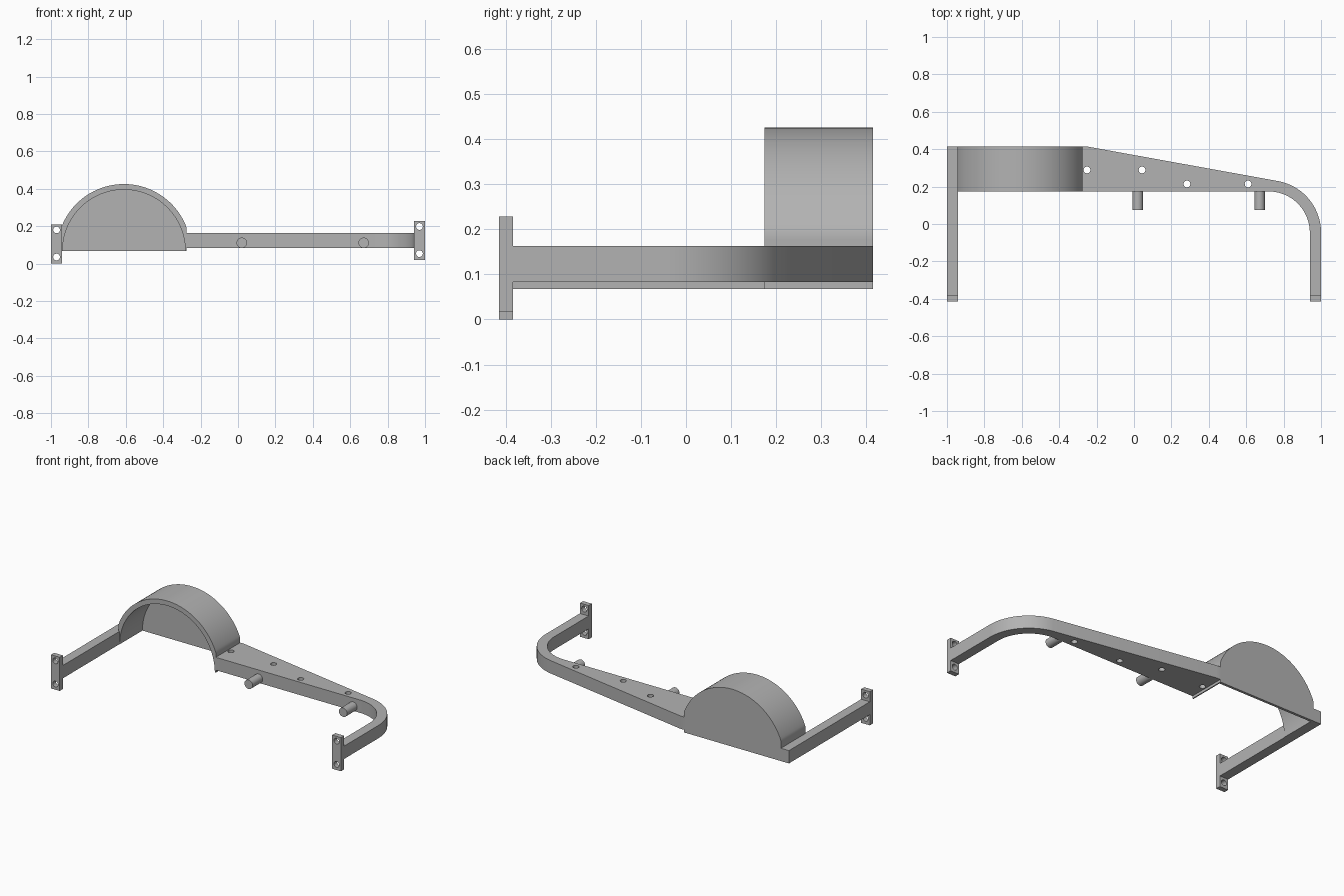
import bpy, bmesh
from math import sin, cos, pi, radians
from mathutils import Matrix, Vector

cube = bpy.data.objects.get("Cube")
if cube:
    bpy.data.objects.remove(cube, do_unlink=True)

grey = bpy.data.materials.new("plain_grey")
grey.use_nodes = True
tone = (0.45, 0.45, 0.45, 1)
grey.diffuse_color = tone
grey.node_tree.nodes["Principled BSDF"].inputs["Base Color"].default_value = tone


def arc(cx, cy, r, start, end, n):
    """Points along an arc, angles in degrees."""
    steps = [radians(start + (end - start) * i / n) for i in range(n + 1)]
    return [(cx + r * cos(a), cy + r * sin(a)) for a in steps]


def prism(name, points, low, high, axis="z"):
    """Extrude a closed profile along z (points are x, y) or y (points are x, z)."""
    bm = bmesh.new()
    place = (lambda p: (p[0], p[1], low)) if axis == "z" else (lambda p: (p[0], low, p[1]))
    face = bm.faces.new([bm.verts.new(place(p)) for p in points])
    side = bmesh.ops.extrude_face_region(bm, geom=[face])
    shift = Vector((0, 0, 1)) if axis == "z" else Vector((0, 1, 0))
    moved = [v for v in side["geom"] if isinstance(v, bmesh.types.BMVert)]
    bmesh.ops.translate(bm, verts=moved, vec=shift * (high - low))
    bmesh.ops.recalc_face_normals(bm, faces=bm.faces)
    mesh = bpy.data.meshes.new(name)
    bm.to_mesh(mesh)
    bm.free()
    obj = bpy.data.objects.new(name, mesh)
    bpy.context.collection.objects.link(obj)
    mesh.materials.append(grey)
    return obj


def box(name, x0, x1, y0, y1, z0, z1):
    return prism(name, [(x0, y0), (x1, y0), (x1, y1), (x0, y1)], z0, z1)


def rod(name, u, v, r, low, high, axis):
    return prism(name, arc(u, v, r, 0, 360, 32)[:-1], low, high, axis)


def drill(obj, centres, r, low, high, axis):
    """Cut round through holes."""
    for u, v in centres:
        cutter = rod("hole_cutter", u, v, r, low, high, axis)
        cutter.hide_render = True
        mod = obj.modifiers.new("hole", "BOOLEAN")
        mod.operation = "DIFFERENCE"
        mod.solver = "EXACT"
        mod.object = cutter
        bpy.context.view_layer.objects.active = obj
        bpy.ops.object.modifier_apply(modifier=mod.name)
        bpy.data.objects.remove(cutter, do_unlink=True)


parts = []
FRONT, BACK = -0.414, 0.414
INNER = 0.174   # front edge of the rail

# Tapered rail that bends forward into the left arm
bend = (0.72, -0.046)
outline = [(-0.28, INNER), (-0.28, BACK), (-0.25, BACK)]
outline += arc(*bend, 0.28, 79.7, 0, 28)
outline += [(1.0, FRONT + 0.015), (0.94, FRONT + 0.015)]
outline += arc(*bend, 0.22, 0, 90, 28)
rail = prism("tapered_rail", outline, 0.083, 0.163)
drill(rail, [(-0.251, 0.289), (0.043, 0.289), (0.283, 0.214), (0.61, 0.214)],
      0.018, 0, 0.3, "z")
parts.append(rail)

# Straight right arm, set slightly lower
parts.append(box("right_arm", -1, -0.94, FRONT + 0.015, BACK, 0.067, 0.147))

# Drilled mounting plates at the arm ends
for name, x, z in (("right_mount_plate", -0.97, 0), ("left_mount_plate", 0.97, 0.018)):
    plate = box(name, x - 0.03, x + 0.03, FRONT, FRONT + 0.031, z, z + 0.21)
    drill(plate, [(x, z + 0.035), (x, z + 0.18)], 0.018, -0.6, -0.2, "y")
    parts.append(plate)

# Arched guard with trimmed sides
mid, base, half = -0.61, 0.067, 0.335
outer = [(min(max(x, mid - half), mid + half), z)
         for x, z in arc(mid, base, 0.358, 0, 180, 80)]
inner = arc(mid, base, 0.328, 180, 0, 80)
parts.append(prism("arched_guard", outer + inner, INNER, BACK, "y"))

# Thin half-disc wall closing the back of the guard
parts.append(prism("guard_back_wall", arc(mid, base, 0.33, 0, 180, 80),
                   BACK - 0.016, BACK, "y"))

# Two round pegs on the front of the rail
for name, x in (("right_peg", 0.02), ("left_peg", 0.672)):
    parts.append(rod(name, x, 0.111, 0.028, 0.075, INNER + 0.005, "y"))

# Smooth curved faces, keep the corners sharp
bpy.ops.object.select_all(action="DESELECT")
for obj in parts:
    obj.select_set(True)
bpy.context.view_layer.objects.active = parts[0]
bpy.ops.object.shade_smooth_by_angle(angle=radians(30))
